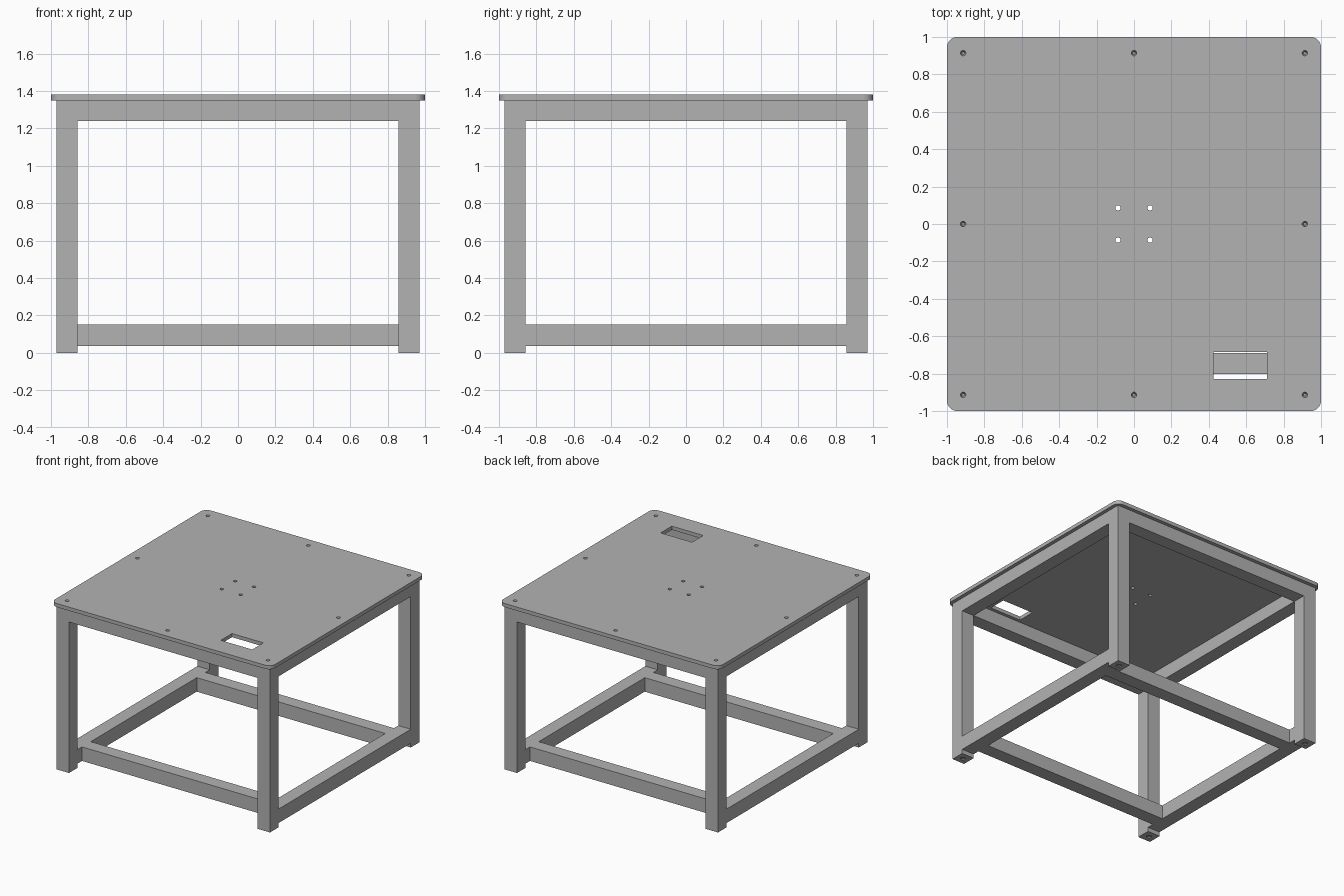
import bpy, bmesh
from mathutils import Matrix, Vector

cube = bpy.data.objects.get("Cube")
if cube:
    bpy.data.objects.remove(cube, do_unlink=True)

steel = bpy.data.materials.new("grey_steel")
steel.use_nodes = True
colour = (0.45, 0.45, 0.45, 1)
steel.diffuse_color = colour
steel.node_tree.nodes["Principled BSDF"].inputs["Base Color"].default_value = colour

OUT, IN = 0.97, 0.857        # outer and inner faces of the legs
MID = (OUT + IN) / 2
TUBE = OUT - IN
PLATE_Z, TOP_Z = 1.35, 1.38
FOOT = 0.006


def finish(name, bm):
    mesh = bpy.data.meshes.new(name)
    bm.to_mesh(mesh)
    bm.free()
    mesh.materials.append(steel)
    obj = bpy.data.objects.new(name, mesh)
    bpy.context.collection.objects.link(obj)
    return obj


def add_box(bm, lo, hi):
    lo, hi = Vector(lo), Vector(hi)
    place = Matrix.Translation((lo + hi) / 2) @ Matrix.Diagonal((*(hi - lo), 1))
    return bmesh.ops.create_cube(bm, size=1, matrix=place)["verts"]


def add_cone(bm, x, y, z0, z1, r0, r1):
    bmesh.ops.create_cone(bm, cap_ends=True, segments=24, radius1=r0, radius2=r1,
                          depth=z1 - z0, matrix=Matrix.Translation((x, y, (z0 + z1) / 2)))


def box(name, lo, hi):
    bm = bmesh.new()
    add_box(bm, lo, hi)
    return finish(name, bm)


def cut(obj, bm):
    cutter = finish("cutter", bm)
    cutter.hide_render = True
    mod = obj.modifiers.new("holes", "BOOLEAN")
    mod.operation, mod.solver, mod.object = "DIFFERENCE", "EXACT", cutter
    bpy.context.view_layer.objects.active = obj
    bpy.ops.object.modifier_apply(modifier=mod.name)
    bpy.data.objects.remove(cutter, do_unlink=True)


# Tabletop with rounded corners
bm = bmesh.new()
add_box(bm, (-1, -1, PLATE_Z), (1, 1, TOP_Z))
corners = [e for e in bm.edges if abs(e.verts[0].co.z - e.verts[1].co.z) > 0.01]
bmesh.ops.bevel(bm, geom=corners, offset=0.055, segments=8, profile=0.5, affect="EDGES")
tabletop = finish("tabletop", bm)

# Cable slot, centre holes and countersunk screw holes
bm = bmesh.new()
add_box(bm, (0.425, -0.83, 1.3), (0.71, -0.685, 1.5))
for x in (-0.086, 0.086):
    for y in (-0.086, 0.086):
        add_cone(bm, x, y, 1.3, 1.5, 0.014, 0.014)
for x in (-1, 0, 1):
    for y in (-1, 0, 1):
        if x or y:
            add_cone(bm, x * MID, y * MID, PLATE_Z - 0.005, TOP_Z + 0.005, 0.006, 0.016)
cut(tabletop, bm)

# Legs and drilled foot plates
h = TUBE / 2
for sx, side in ((-1, "right"), (1, "left")):
    for sy, end in ((-1, "front"), (1, "back")):
        x, y = sx * MID, sy * MID
        box(f"{end}_{side}_leg", (x - h, y - h, FOOT), (x + h, y + h, PLATE_Z))
        foot = box(f"{end}_{side}_foot_plate", (x - h, y - h, 0), (x + h, y + h, FOOT))
        bm = bmesh.new()
        add_cone(bm, x, y, -0.01, 0.02, 0.02, 0.02)
        cut(foot, bm)

# Upper rails flush with the legs; lower cross rails are set inward
LOW, HIGH = (0.035, 0.15), (1.24, PLATE_Z)
for s, side, end in ((-1, "right", "front"), (1, "left", "back")):
    for level, (z0, z1), inset in (("lower", LOW, 0.745), ("upper", HIGH, MID)):
        box(f"{level}_{side}_rail", (s * MID - h, -IN, z0), (s * MID + h, IN, z1))
        box(f"{level}_{end}_rail", (-IN, s * inset - h, z0), (IN, s * inset + h, z1))

# Crisp edges with smooth rounded corners
bpy.ops.object.select_all(action="DESELECT")
tabletop.select_set(True)
bpy.context.view_layer.objects.active = tabletop
bpy.ops.object.shade_smooth_by_angle()
